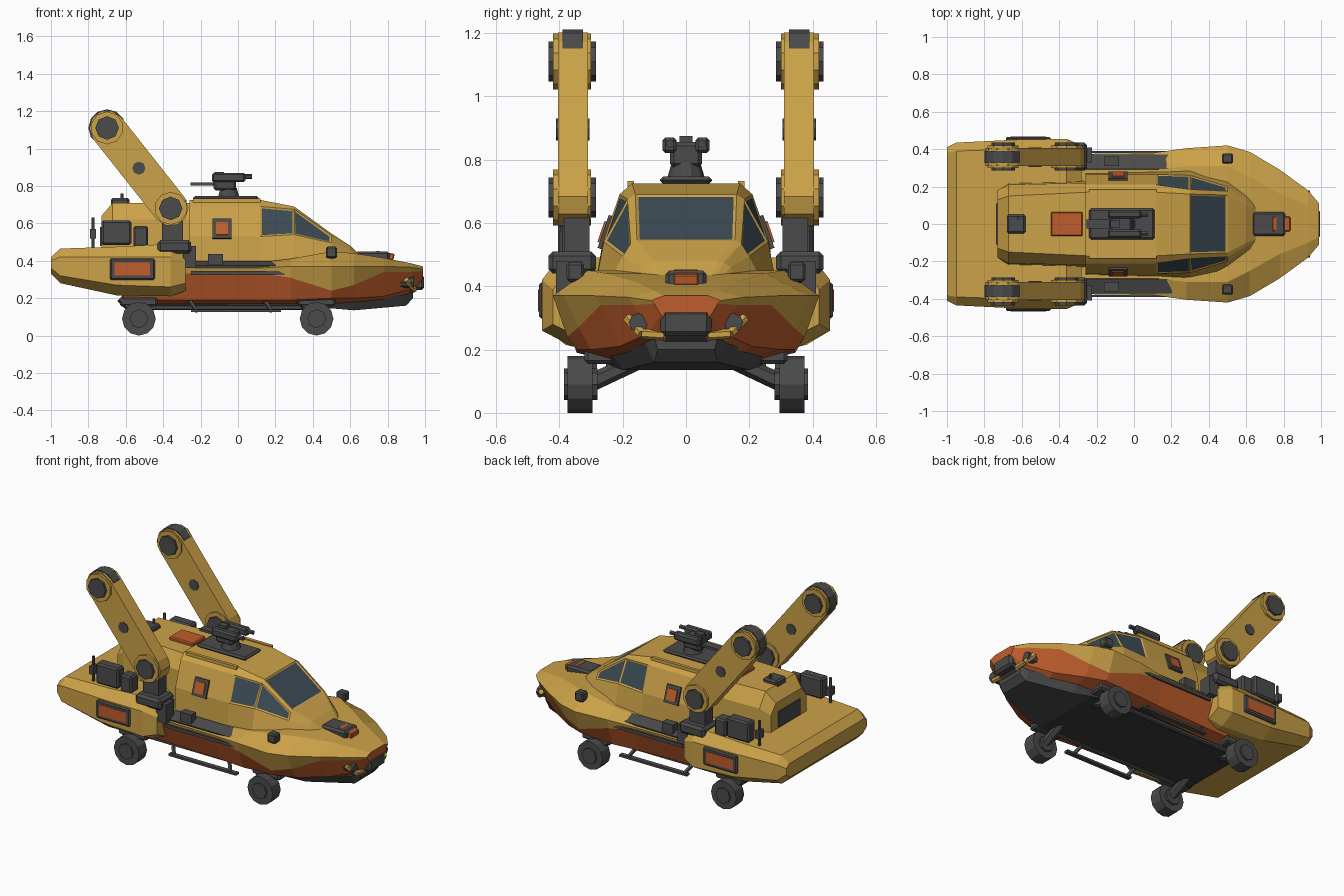
import bpy, bmesh, math
from mathutils import Matrix, Vector, Euler

if "Cube" in bpy.data.objects:
    bpy.data.objects.remove(bpy.data.objects["Cube"])


def material(name, col):
    m = bpy.data.materials.new(name)
    m.diffuse_color = (*col, 1)
    m.use_nodes = True
    m.node_tree.nodes["Principled BSDF"].inputs["Base Color"].default_value = m.diffuse_color
    return m


MATS = [material("yellow paint", (0.60, 0.36, 0.065)),
        material("orange paint", (0.52, 0.11, 0.025)),
        material("dark metal", (0.07, 0.07, 0.072)),
        material("glass", (0.045, 0.07, 0.09)),
        material("underside", (0.045, 0.045, 0.047))]
Y, O, G, W, U = range(5)


def finish(name, bm, mat=None, mirror=False):
    bmesh.ops.recalc_face_normals(bm, faces=bm.faces)
    if mat is not None:
        for f in bm.faces:
            f.material_index = mat
    me = bpy.data.meshes.new(name)
    bm.to_mesh(me)
    bm.free()
    for m in MATS:
        me.materials.append(m)
    ob = bpy.data.objects.new(name, me)
    bpy.context.collection.objects.link(ob)
    if mirror:
        mod = ob.modifiers.new("mirror", 'MIRROR')
        mod.use_axis = (False, True, False)
    return ob


def box(name, loc, size, mat, mirror=False, rot=(0, 0, 0), bevel=0.0):
    bm = bmesh.new()
    bmesh.ops.create_cube(bm, size=1)
    bmesh.ops.scale(bm, vec=size, verts=bm.verts)
    if bevel:
        bmesh.ops.bevel(bm, geom=bm.edges[:], offset=bevel, segments=1, affect='EDGES')
    rot = Euler([math.radians(a) for a in rot]).to_matrix().to_4x4()
    bmesh.ops.transform(bm, matrix=Matrix.Translation(loc) @ rot, verts=bm.verts)
    return finish(name, bm, mat, mirror)


def rod(name, a, b, r, mat, mirror=False, seg=8, r2=None):
    a, b = Vector(a), Vector(b)
    bm = bmesh.new()
    bmesh.ops.create_cone(bm, cap_ends=True, segments=seg, radius1=r,
                          radius2=r if r2 is None else r2, depth=(b - a).length)
    if abs((b - a).normalized().y) > 0.999:
        q = Matrix.Rotation(math.radians(-90 if b.y > a.y else 90), 4, 'X')
    else:
        q = (b - a).to_track_quat('Z', 'Y').to_matrix().to_4x4()
    bmesh.ops.transform(bm, matrix=Matrix.Translation((a + b) / 2) @ q, verts=bm.verts)
    return finish(name, bm, mat, mirror)


def loft(name, stations, colour, glass=(), inset=0.013):
    """Stations are (x, half section from bottom to top); the section is mirrored in y."""
    bm = bmesh.new()
    rings = []
    for x, half in stations:
        pts = list(half) + [(-y, z) for y, z in reversed(half)]
        rings.append([bm.verts.new((x, y, z)) for y, z in pts])
    n = len(stations[0][1])
    panes = []
    for s in range(len(rings) - 1):
        for k in range(2 * n):
            j = (k + 1) % (2 * n)
            f = bm.faces.new((rings[s][k], rings[s][j], rings[s + 1][j], rings[s + 1][k]))
            row = k if k < n else 2 * n - 2 - k
            f.material_index = colour(row, s)
            if (row, s) in glass:
                panes.append(f)
    for r in (rings[0], rings[-1]):
        bm.faces.new(r).material_index = colour(1, 0)
    bmesh.ops.recalc_face_normals(bm, faces=bm.faces)
    if panes:
        bmesh.ops.inset_individual(bm, faces=panes, thickness=inset, depth=-0.004)
        for f in panes:
            f.material_index = W
    return finish(name, bm)


# boat hull: keel, chine, paint border, gunwale, deck edge
loft("hull", [
    (-0.62, [(.22, .17), (.30, .19), (.36, .33), (.37, .36), (.29, .39)]),
    (0.10, [(.26, .17), (.33, .19), (.375, .335), (.38, .36), (.29, .39)]),
    (0.28, [(.26, .17), (.345, .19), (.39, .31), (.405, .37), (.31, .41)]),
    (0.50, [(.24, .17), (.345, .20), (.375, .24), (.42, .37), (.31, .45)]),
    (0.62, [(.20, .17), (.30, .20), (.34, .27), (.385, .37), (.25, .44)]),
    (0.78, [(.13, .18), (.21, .21), (.27, .34), (.29, .37), (.16, .415)]),
    (0.93, [(.07, .22), (.12, .25), (.165, .34), (.18, .365), (.10, .385)]),
    (0.99, [(.05, .29), (.08, .31), (.10, .345), (.11, .355), (.07, .37)])],
    lambda r, s: U if r == -1 else O if r < 2 else Y)

# broad tail with side sponsons
loft("tail_body", [
    (-1.00, [(.37, .33), (.41, .36), (.41, .40), (.38, .42)]),
    (-0.95, [(.38, .28), (.435, .32), (.435, .42), (.39, .465)]),
    (-0.65, [(.38, .215), (.45, .27), (.45, .42), (.40, .475)]),
    (-0.36, [(.36, .21), (.455, .26), (.455, .42), (.40, .49)]),
    (-0.28, [(.34, .24), (.42, .28), (.42, .39), (.38, .44)])], lambda r, s: Y)

# cabin with windshield and side windows
loft("cabin", [
    (-0.26, [(.27, .37), (.265, .53), (.21, .69), (.17, .725)]),
    (0.12, [(.28, .37), (.265, .53), (.21, .69), (.17, .725)]),
    (0.30, [(.29, .38), (.26, .54), (.185, .675), (.16, .69)]),
    (0.50, [(.25, .40), (.20, .495), (.175, .535), (.155, .545)]),
    (0.60, [(.17, .40), (.14, .46), (.12, .475), (.10, .48)]),
    (0.66, [(.12, .40), (.10, .41), (.09, .42), (.08, .425)])],
    lambda r, s: Y, glass={(1, 1), (1, 2), (3, 2)})
loft("rear_cabin", [
    (-0.73, [(.18, .40), (.18, .58), (.13, .64)]),
    (-0.67, [(.22, .40), (.21, .62), (.15, .71)]),
    (-0.25, [(.23, .40), (.22, .62), (.17, .71)])], lambda r, s: Y)
box("roof_hatch", (-.36, 0, .715), (.17, .13, .03), O, bevel=.006)
box("rear_window", (-.73, 0, .53), (.015, .22, .10), G)
box("roof_pack", (-.63, 0, .71), (.10, .10, .05), G, bevel=.01)
rod("antenna", (-.62, .03, .71), (-.62, .03, .76), .008, G, seg=5)
box("roof_rail", (-.06, .175, .722), (.36, .02, .02), Y, True)

# cabin side doors and deck fittings
box("door_frame", (-.085, .252, .57), (.10, .02, .11), G, True, (19, 0, 0))
box("door_panel", (-.085, .259, .57), (.065, .02, .07), O, True, (19, 0, 0))
box("side_walkway", (0, .33, .379), (.54, .08, .016), G, True, (-19, 0, 0))
box("deck_locker", (-.12, .335, .405), (.08, .05, .06), G, True)
box("deck_light", (.50, .35, .445), (.06, .055, .06), G, True, bevel=.008)
rod("deck_light_stem", (.50, .35, .38), (.50, .35, .43), .015, G, True, 6)
box("hull_trim", (0.0, .385, .335), (.5, .012, .02), G, True)

# sponson vents
box("vent_frame", (-.565, .45, .355), (.24, .03, .115), G, True, bevel=.008)
box("vent_panel", (-.565, .463, .355), (.19, .01, .07), O, True)

# bow gear and bumper
box("bow_winch", (.72, 0, .42), (.18, .13, .06), G, bevel=.012)
box("bow_hatch", (.785, 0, .428), (.10, .08, .035), O, rot=(0, 10, 0), bevel=.005)
box("bumper", (.95, 0, .285), (.09, .16, .085), G, bevel=.015)
loft("chin_skid", [
    (.45, [(.24, .15), (.26, .19)]), (.62, [(.20, .135), (.24, .19)]),
    (.90, [(.10, .16), (.13, .22)]), (.935, [(.09, .20), (.10, .24)])], lambda r, s: G)
rod("bumper_claw_inner", (.94, .07, .245), (.94, .14, .25), .016, Y, True, 6)
rod("bumper_claw_outer", (.94, .14, .25), (.90, .185, .30), .016, Y, True, 6)
rod("tow_light", (.86, .15, .285), (.94, .15, .285), .03, G, True, 8)

# roof turret
box("turret_pad", (-.065, 0, .735), (.35, .165, .022), G, bevel=.01)
rod("turret_pedestal", (-.05, 0, .74), (-.05, 0, .79), .06, G, seg=10, r2=.045)
box("turret_head", (-.07, 0, .815), (.12, .10, .08), G, bevel=.012)
box("turret_pod", (-.05, .052, .845), (.18, .045, .05), G, True, bevel=.01)
rod("turret_barrel", (.02, .05, .85), (.075, .05, .85), .014, G, True, 6)
box("turret_sight", (-.10, 0, .86), (.05, .04, .03), G)
box("turret_counterweight", (-.19, 0, .81), (.13, .05, .015), G)

# lifting arms: capsule outline extruded in y, with end joints
A, B, R = Vector((-.36, .68)), Vector((-.70, 1.11)), .095
axis = math.atan2(B.y - A.y, B.x - A.x)
bm = bmesh.new()
outline = []
for c, start in ((A, axis + math.pi / 2), (B, axis - math.pi / 2)):
    for i in range(6):
        t = start + math.pi * i / 5
        outline.append((c.x + R * math.cos(t), c.y + R * math.sin(t)))
face = bm.faces.new([bm.verts.new((x, .31, z)) for x, z in outline])
ext = bmesh.ops.extrude_face_region(bm, geom=[face])
bmesh.ops.translate(bm, vec=(0, .095, 0),
                    verts=[v for v in ext["geom"] if isinstance(v, bmesh.types.BMVert)])
finish("lift_arm", bm, Y, True)
for label, c in (("lower", A), ("upper", B)):
    rod(label + "_arm_ring", (c.x, .30, c.y), (c.x, .42, c.y), .088, Y, True, 10)
    rod(label + "_arm_joint", (c.x, .285, c.y), (c.x, .435, c.y), .063, G, True, 8)
rod("upper_arm_drum", (B.x, .325, B.y), (B.x, .39, B.y), .100, G, True, 12)
M = (A + B) / 2
rod("arm_pivot", (M.x, .305, M.y), (M.x, .41, M.y), .035, G, True, 8)
box("arm_post", (-.35, .345, .54), (.11, .08, .20), G, True)
box("arm_base", (-.34, .36, .475), (.18, .15, .07), G, True, bevel=.015)
box("arm_brace", (-.26, .37, .42), (.07, .08, .12), G, True)

# rear deck equipment
box("deck_generator", (-.65, .37, .55), (.16, .07, .13), G, True, bevel=.01)
box("deck_tank", (-.52, .36, .53), (.08, .08, .11), G, True, bevel=.01)
box("deck_bracket", (-.775, .36, .545), (.03, .05, .05), G, True)
rod("deck_bracket_post", (-.775, .36, .46), (-.775, .36, .63), .009, G, True, 5)

# wheels and suspension
for label, x in (("rear", -.53), ("front", .42)):
    rod(label + "_wheel", (x, .295, .09), (x, .375, .09), .09, G, True, 12)
    rod(label + "_hub", (x, .28, .09), (x, .385, .09), .05, G, True, 8)
    rod(label + "_axle_arm", (x, .31, .09), (x, .14, .17), .028, G, True, 6)
    rod(label + "_strut", (x, .30, .10), (x - .10, .30, .20), .022, G, True, 6)
    box(label + "_axle_mount", (x, .27, .18), (.20, .10, .05), G, True, bevel=.01)

# side running rails and belly plate
box("running_rail", (-.01, .335, .132), (.48, .03, .014), G, True)
for x in (-.22, .18):
    rod("rail_strut", (x, .335, .13), (x - .04, .29, .19), .012, G, True, 5)
box("belly_plate", (-.05, 0, .16), (1.10, .44, .03), U)
rod("drive_shaft", (-.5, .24, .15), (.4, .24, .15), .014, G, True, 6)
